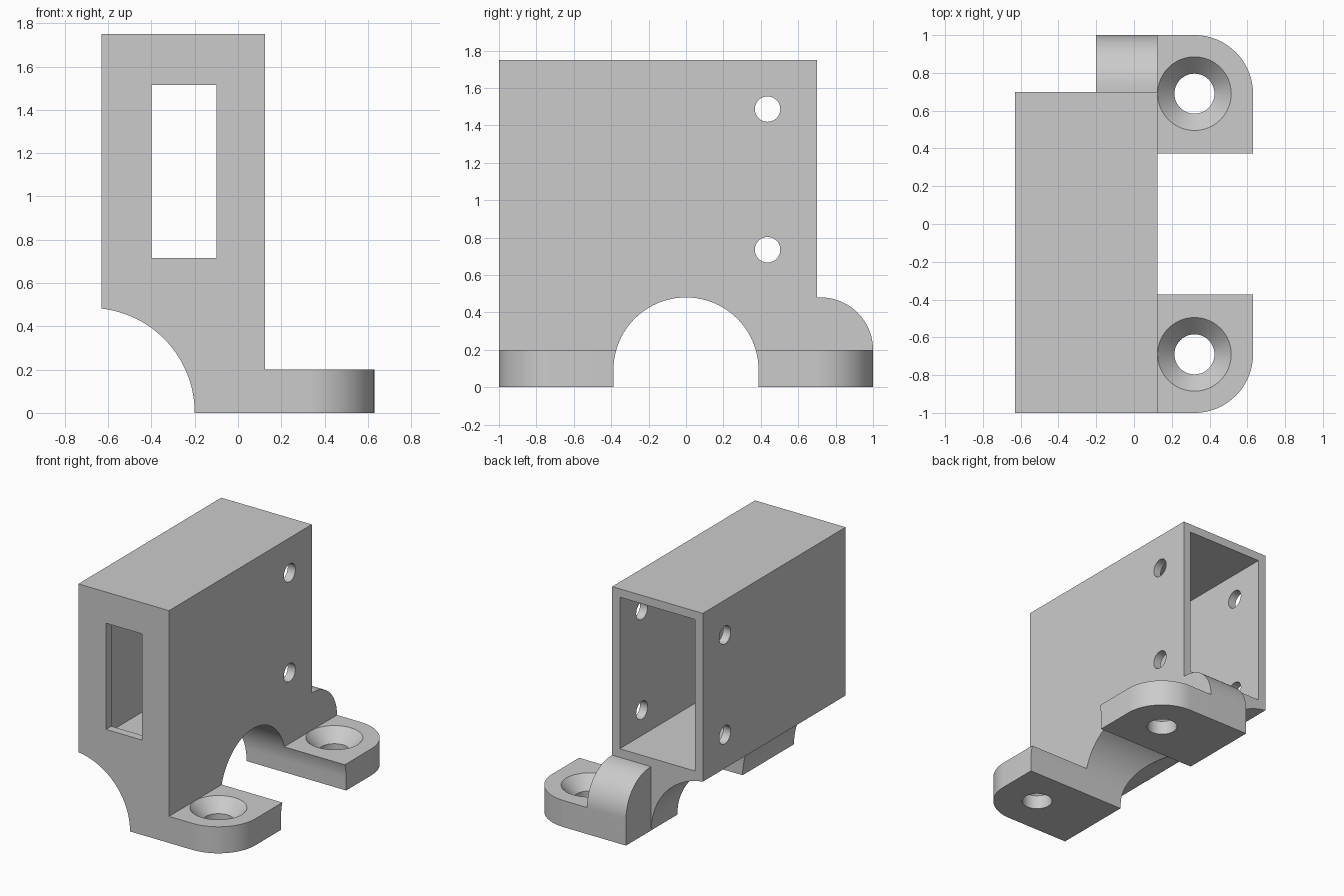
import bpy, bmesh, math
from mathutils import Vector

default = bpy.data.objects.get("Cube")
if default:
    bpy.data.objects.remove(default, do_unlink=True)

grey = bpy.data.materials.new("plain grey")
grey.use_nodes = True
COLOUR = (0.6, 0.6, 0.6, 1)
grey.diffuse_color = COLOUR
grey.node_tree.nodes["Principled BSDF"].inputs["Base Color"].default_value = COLOUR


def arc(cx, cy, r, start, end, steps=24):
    """Points on a circular arc, angles in degrees."""
    angles = [math.radians(start + (end - start) * i / steps) for i in range(steps + 1)]
    return [(cx + r * math.cos(a), cy + r * math.sin(a)) for a in angles]


def rect(a0, a1, b0, b1):
    return [(a0, b0), (a1, b0), (a1, b1), (a0, b1)]


def circle(cx, cy, r):
    return arc(cx, cy, r, 0, 360, 48)[:-1]


def loft(name, rings):
    """Solid through matching rings of 3D points, capped at both ends."""
    bm = bmesh.new()
    loops = [[bm.verts.new(p) for p in ring] for ring in rings]
    n = len(loops[0])
    for low, high in zip(loops, loops[1:]):
        for i in range(n):
            j = (i + 1) % n
            bm.faces.new((low[i], low[j], high[j], high[i]))
    bm.faces.new(loops[0])
    bm.faces.new(loops[-1])
    bmesh.ops.recalc_face_normals(bm, faces=bm.faces)
    mesh = bpy.data.meshes.new(name)
    bm.to_mesh(mesh)
    bm.free()
    mesh.materials.append(grey)
    obj = bpy.data.objects.new(name, mesh)
    bpy.context.scene.collection.objects.link(obj)
    return obj


def prism(name, profile, axis, start, end):
    """Extrude a 2D profile along x, y or z."""
    place = {"x": lambda a, b, t: Vector((t, a, b)),
             "y": lambda a, b, t: Vector((a, t, b)),
             "z": lambda a, b, t: Vector((a, b, t))}[axis]
    return loft(name, [[place(a, b, t) for a, b in profile] for t in (start, end)])


def combine(target, helper, operation):
    helper.hide_render = True
    mod = target.modifiers.new(helper.name, "BOOLEAN")
    mod.operation, mod.solver, mod.object = operation, "EXACT", helper
    bpy.context.view_layer.objects.active = target
    bpy.ops.object.modifier_apply(modifier=mod.name)
    bpy.data.objects.remove(helper, do_unlink=True)


LEFT, RIGHT, BACK, TOP = -0.63, 0.125, 0.70, 1.75
WALL = 0.063

# Housing block with its concave lower corner
corner = math.degrees(math.acos(0.055 / 0.485))
profile = [(RIGHT, 0), (RIGHT, TOP), (LEFT, TOP)]
profile += arc(-0.685, 0, 0.485, corner, 0)
bracket = prism("mounting_bracket", profile, "y", -1, BACK)

# Rounded lug behind the housing
lug = [(0.6, 0), (1, 0)] + arc(0.72, 0.2, 0.28, 0, 90) + [(0.6, 0.48)]
combine(bracket, prism("rear_lug", lug, "x", -0.2, RIGHT), "UNION")

# Mounting feet, mirrored front to back
for side in (-1, 1):
    foot = [(0, 0.3), (0.63, 0.3)] + arc(0.32, 0.69, 0.31, 0, 90) + [(0, 1)]
    foot = [(x, side * y) for x, y in foot]
    combine(bracket, prism("foot", foot, "z", 0, 0.2), "UNION")

# Arched tunnel across the base
arch = [(-0.388, -0.1)] + arc(0, 0.092, 0.388, 180, 0, 40) + [(0.388, -0.1)]
combine(bracket, prism("arch_cutter", arch, "x", -1, 1), "DIFFERENCE")

# Cavity open at the back, and the front window
cavity = rect(LEFT + WALL, RIGHT - WALL, 0.545, TOP - WALL)
combine(bracket, prism("cavity_cutter", cavity, "y", -1 + WALL, 0.8), "DIFFERENCE")
window = rect(-0.40, -0.10, 0.715, 1.515)
combine(bracket, prism("window_cutter", window, "y", -1.1, -0.8), "DIFFERENCE")

# Cross holes through both side walls
for z in (0.735, 1.487):
    hole = circle(0.436, z, 0.068)
    combine(bracket, prism("wall_hole_cutter", hole, "x", -1, 1), "DIFFERENCE")

# Countersunk screw holes in the feet
for side in (-1, 1):
    steps = [(0.106, -0.1), (0.106, 0.105), (0.195, 0.2), (0.195, 0.23)]
    rings = [[Vector((x, y, z)) for x, y in circle(0.32, side * 0.69, r)] for r, z in steps]
    combine(bracket, loft("screw_hole_cutter", rings), "DIFFERENCE")

# Smooth curved walls, crisp edges
bpy.ops.object.select_all(action="DESELECT")
bracket.select_set(True)
bpy.context.view_layer.objects.active = bracket
bpy.ops.object.shade_smooth_by_angle(angle=math.radians(25))
